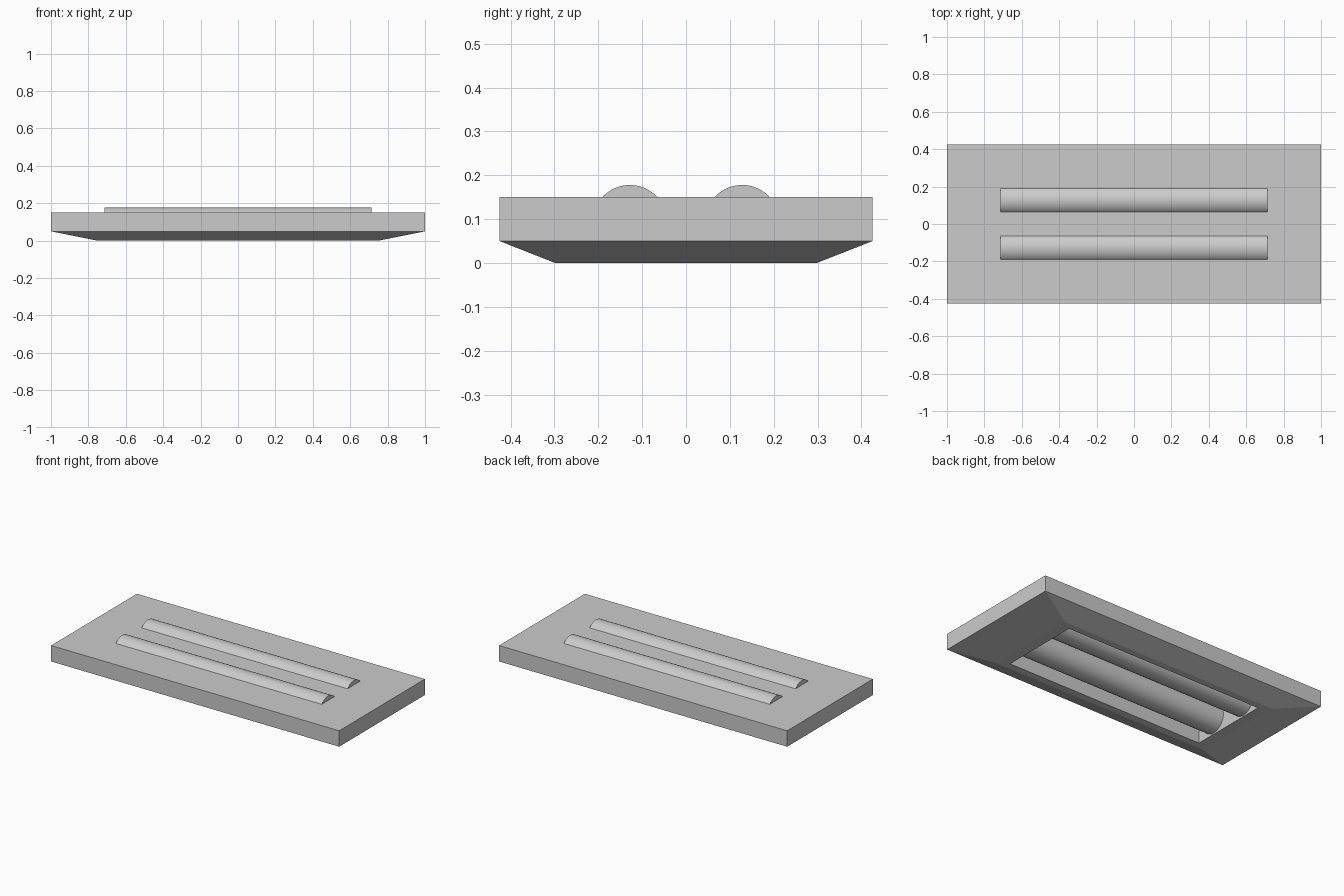
import bpy
import bmesh
from math import radians

if "Cube" in bpy.data.objects:
    bpy.data.objects.remove(bpy.data.objects["Cube"])


def finish(bm, name):
    bmesh.ops.recalc_face_normals(bm, faces=bm.faces)
    mesh = bpy.data.meshes.new(name)
    bm.to_mesh(mesh)
    bm.free()
    obj = bpy.data.objects.new(name, mesh)
    bpy.context.collection.objects.link(obj)
    return obj


def rectangle(bm, half_x, half_y, z):
    return [bm.verts.new((sx * half_x, sy * half_y, z))
            for sx, sy in ((-1, -1), (1, -1), (1, 1), (-1, 1))]


# Housing: rectangular rings from the top, down the bevel, up into the lamp recess
bm = bmesh.new()
rings = [rectangle(bm, *r) for r in (
    (1.0, 0.425, 0.15),
    (1.0, 0.425, 0.05),
    (0.75, 0.298, 0.0),
    (0.685, 0.255, 0.0),
    (0.685, 0.255, 0.13),
)]
for a, b in zip(rings, rings[1:]):
    for i in range(4):
        j = (i + 1) % 4
        bm.faces.new((a[i], a[j], b[j], b[i]))
bm.faces.new(rings[0])
bm.faces.new(rings[-1])
finish(bm, "fixture_housing")

# Two lamp tubes lying along x, breaking through the top of the housing
for side, label in ((-1, "front"), (1, "back")):
    bpy.ops.mesh.primitive_cylinder_add(
        vertices=48, radius=0.085, depth=1.43,
        location=(0, side * 0.128, 0.093), rotation=(0, radians(90), 0))
    tube = bpy.context.object
    tube.name = label + "_lamp_tube"
    bpy.ops.object.shade_smooth_by_angle(angle=radians(40))
